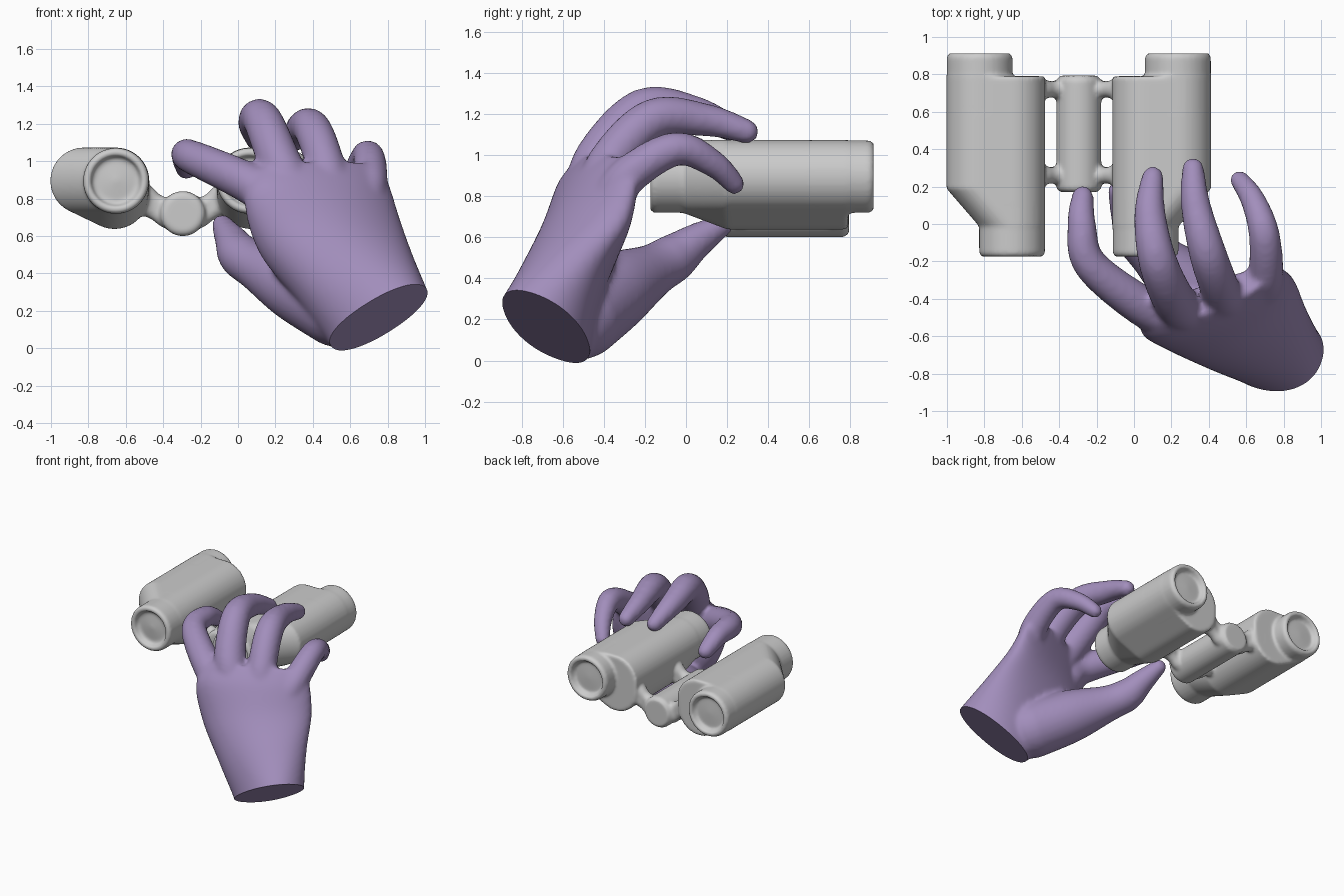
import bpy, bmesh, math
from mathutils import Vector as V

if "Cube" in bpy.data.objects:
    bpy.data.objects.remove(bpy.data.objects["Cube"])

AXIS_X = -0.295   # symmetry line of the binoculars


def spline(pts, n):
    """Catmull-Rom through rows of numbers."""
    p = [pts[0]] + list(pts) + [pts[-1]]
    out = []
    for i in range(1, len(p) - 2):
        for k in range(n):
            t = k / n
            out.append([0.5 * (2 * b + (c - a) * t + (2 * a - 5 * b + 4 * c - d) * t * t
                               + (3 * b - a - 3 * c + d) * t ** 3)
                        for a, b, c, d in zip(p[i - 1], p[i], p[i + 1], p[i + 2])])
    return out + [list(pts[-1])]


def ring(c, a, b, n=32, power=1.0, bow=0.0):
    """Closed (super)ellipse around c with half-axes a and b; bow bends its ends away from b."""
    def f(v):
        return math.copysign(abs(v) ** power, v)
    ts = [2 * math.pi * i / n for i in range(n)]
    return [c + a * f(math.cos(t)) + b * (f(math.sin(t)) - bow * math.cos(t) ** 2) for t in ts]


def loft(bm, rings):
    vs = [[bm.verts.new(p) for p in r] for r in rings]
    n = len(vs[0])
    faces = [bm.faces.new((a[i], a[(i + 1) % n], b[(i + 1) % n], b[i]))
             for a, b in zip(vs, vs[1:]) for i in range(n)]
    faces += [bm.faces.new(vs[0]), bm.faces.new(vs[-1])]
    bmesh.ops.recalc_face_normals(bm, faces=faces)


def lathe(bm, x, z, profile):
    """Turned shape along y; profile is (radius, y)."""
    loft(bm, [ring(V((x, y, z)), V((r, 0, 0)), V((0, 0, r)), 48) for r, y in profile])


def limb(bm, pts):
    """Round tube with rounded ends; pts are (x, y, z, radius)."""
    s = spline(pts, 8)
    rings = []
    for i, p in enumerate(s):
        t = (V(s[min(i + 1, len(s) - 1)][:3]) - V(s[max(i - 1, 0)][:3])).normalized()
        a = t.cross(V((0.3, 0.1, 1))).normalized()
        b = t.cross(a)
        c, r = V(p[:3]), p[3]
        caps = [0.0]
        if i == 0:
            caps = [-1.5, -1.2, -0.8, -0.4, 0]
        elif i == len(s) - 1:
            caps = [0, 0.4, 0.8, 1.2, 1.5]
        for q in caps:
            rr = r * math.cos(q)
            rings.append(ring(c + t * r * math.sin(q), a * rr, b * rr, 24))
    loft(bm, rings)


def hull(bm, points):
    tmp = [bm.verts.new(p) for p in points]
    bmesh.ops.convex_hull(bm, input=tmp)
    bmesh.ops.delete(bm, geom=[v for v in bm.verts if not v.link_faces], context='VERTS')


def fuse(bm, name, voxel, smooth, cut=None):
    """Melt overlapping volumes into one soft skin, optionally cut flat."""
    me = bpy.data.meshes.new(name)
    bm.to_mesh(me)
    bm.free()
    ob = bpy.data.objects.new(name, me)
    bpy.context.collection.objects.link(ob)
    m = ob.modifiers.new("fuse", 'REMESH')
    m.mode = 'VOXEL'
    m.voxel_size = voxel
    s = ob.modifiers.new("soften", 'SMOOTH')
    s.factor = 0.5
    s.iterations = smooth
    dg = bpy.context.evaluated_depsgraph_get()
    new = bpy.data.meshes.new_from_object(ob.evaluated_get(dg))
    ob.modifiers.clear()
    ob.data = new
    if cut:
        b2 = bmesh.new()
        b2.from_mesh(new)
        bmesh.ops.bisect_plane(b2, geom=b2.verts[:] + b2.edges[:] + b2.faces[:],
                               plane_co=cut[0], plane_no=cut[1], clear_outer=True)
        bmesh.ops.holes_fill(b2, edges=[e for e in b2.edges if e.is_boundary], sides=0)
        bmesh.ops.recalc_face_normals(b2, faces=b2.faces[:])
        b2.to_mesh(new)
        b2.free()
    bpy.ops.object.select_all(action='DESELECT')
    ob.select_set(True)
    bpy.context.view_layer.objects.active = ob
    bpy.ops.object.shade_smooth_by_angle(angle=math.radians(50))
    return ob


# --- Binoculars ---
bm = bmesh.new()
for s in (-1, 1):
    ex, ox, lx = (AXIS_X + s * d for d in (0.357, 0.53, 0.365))
    # prism housing, tapering to the eyepiece
    pts = []
    for x, z, r, ys in ((ex, 0.895, 0.178, (-0.01, 0.79)), (ox, 0.895, 0.178, (0.19, 0.79)),
                        (lx, 0.82, 0.182, (0.2, 0.79))):
        for y in ys:
            pts += ring(V((x, y, z)), V((r, 0, 0)), V((0, 0, r)), 48)
    hull(bm, pts)
    # eyepiece with dished lens
    lathe(bm, ex, 0.895, [(0.01, 0.1), (0.176, 0.1), (0.176, -0.155), (0.162, -0.176),
                          (0.14, -0.176), (0.122, -0.135), (0.10, -0.135), (0.01, -0.145)])
    # objective tube with recessed lens
    lathe(bm, ox, 0.895, [(0.01, 0.6), (0.176, 0.6), (0.176, 0.895), (0.162, 0.913),
                          (0.14, 0.913), (0.122, 0.875), (0.10, 0.875), (0.01, 0.88)])
    # hinge arms, deeper than wide
    for y in (0.26, 0.72):
        for dz in (-0.03, 0.0, 0.03):
            limb(bm, [(AXIS_X + s * d, y, z + dz, r) for d, z, r in
                      ((0.26, 0.81, 0.055), (0.20, 0.79, 0.055), (0.145, 0.755, 0.043),
                       (0.09, 0.725, 0.052), (0.04, 0.72, 0.055))])
# central hinge barrel
lathe(bm, AXIS_X, 0.72, [(0.01, 0.17), (0.10, 0.17), (0.12, 0.19), (0.12, 0.77),
                         (0.10, 0.793), (0.01, 0.793)])
fuse(bm, "binoculars", 0.012, 4)

# --- Hand ---
bm = bmesh.new()
# palm and wrist: centre, half width, half thickness, arch
palm = [(0.78, -0.71, 0.10, 0.25, -0.06, 0.16, -0.07, -0.205, 0.06, 0.0),
        (0.75, -0.68, 0.17, 0.25, -0.06, 0.16, -0.07, -0.205, 0.06, 0.0),
        (0.615, -0.60, 0.39, 0.29, 0.02, 0.15, -0.07, -0.20, 0.06, 0.2),
        (0.47, -0.505, 0.62, 0.37, 0.08, 0.10, -0.06, -0.185, 0.06, 0.35),
        (0.41, -0.45, 0.84, 0.385, 0.13, 0.05, -0.04, -0.135, 0.05, 0.3),
        (0.41, -0.39, 0.96, 0.33, 0.12, 0.02, -0.03, -0.09, 0.04, 0.2)]
loft(bm, [ring(V(p[:3]), V(p[3:6]), V(p[6:9]), 48, 0.92, p[9]) for p in spline(palm, 8)])
# fingers: palm root, knuckle, two joints, tip
fingers = {
    "index": [(0.22, -0.48, 0.75, 0.11), (0.08, -0.46, 0.87, 0.11), (-0.23, -0.22, 1.015, 0.092),
              (-0.28, 0.00, 1.03, 0.077), (-0.275, 0.145, 0.96, 0.06)],
    "middle": [(0.33, -0.48, 0.78, 0.11), (0.23, -0.43, 0.98, 0.115), (0.13, -0.21, 1.22, 0.104),
               (0.085, 0.05, 1.20, 0.085), (0.10, 0.25, 1.115, 0.06)],
    "ring": [(0.50, -0.43, 0.78, 0.11), (0.47, -0.37, 0.97, 0.105), (0.395, -0.16, 1.175, 0.10),
             (0.33, 0.10, 1.17, 0.08), (0.315, 0.295, 1.115, 0.06)],
    "little": [(0.67, -0.38, 0.75, 0.10), (0.705, -0.28, 0.90, 0.095), (0.695, -0.05, 1.03, 0.083),
               (0.635, 0.13, 0.96, 0.067), (0.565, 0.235, 0.86, 0.053)],
    "thumb": [(0.54, -0.52, 0.21, 0.21), (0.30, -0.34, 0.34, 0.19), (0.10, -0.16, 0.44, 0.13),
              (0.01, -0.06, 0.50, 0.118), (-0.035, 0.04, 0.575, 0.09), (-0.085, 0.175, 0.66, 0.057)],
}
for pts in fingers.values():
    limb(bm, pts)
hand = fuse(bm, "hand", 0.018, 8, cut=(V((0.76, -0.68, 0.17)), V((0.42, -0.42, -0.81))))

mat = bpy.data.materials.new("purple")
mat.diffuse_color = (0.36, 0.27, 0.50, 1)
mat.use_nodes = True
mat.node_tree.nodes["Principled BSDF"].inputs["Base Color"].default_value = mat.diffuse_color
hand.data.materials.clear()
hand.data.materials.append(mat)
